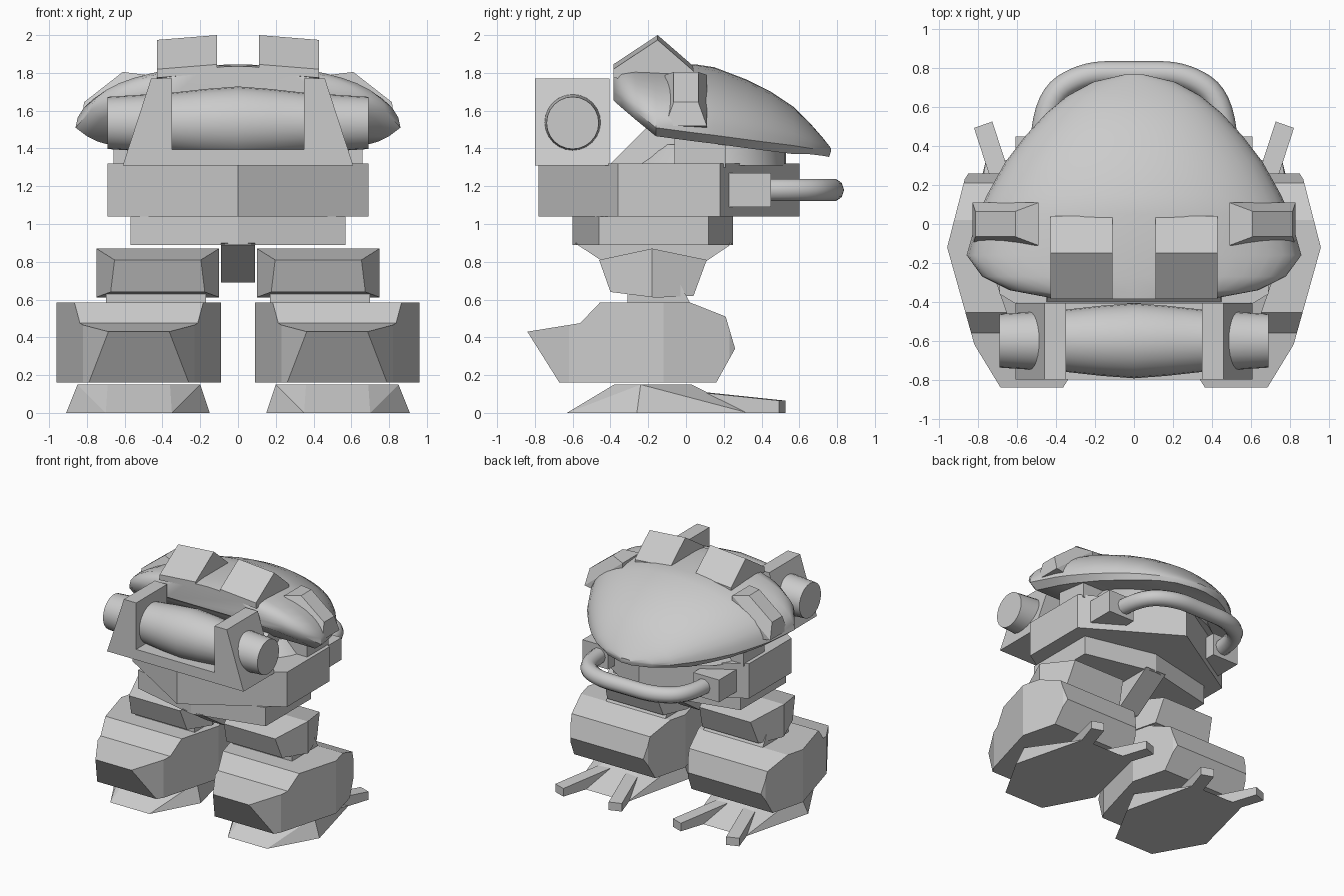
import bpy, bmesh, math
from mathutils import Vector

if "Cube" in bpy.data.objects:
    bpy.data.objects.remove(bpy.data.objects["Cube"])

grey = bpy.data.materials.new("plain grey")
grey.diffuse_color = (0.6, 0.6, 0.6, 1)
grey.use_nodes = True
grey.node_tree.nodes["Principled BSDF"].inputs["Base Color"].default_value = grey.diffuse_color


def finish(bm, name, smooth=None):
    bmesh.ops.recalc_face_normals(bm, faces=bm.faces)
    me = bpy.data.meshes.new(name)
    bm.to_mesh(me)
    bm.free()
    ob = bpy.data.objects.new(name, me)
    bpy.context.collection.objects.link(ob)
    me.materials.append(grey)
    if smooth:
        select(ob)
        bpy.ops.object.shade_smooth_by_angle(angle=math.radians(smooth))
    return ob


def select(ob):
    bpy.ops.object.select_all(action='DESELECT')
    ob.select_set(True)
    bpy.context.view_layer.objects.active = ob


def prism(name, poly, axis, lo, hi):
    """Extrude a 2D outline along an axis."""
    bm = bmesh.new()

    def place(p, d):
        return {'x': (d, p[0], p[1]), 'y': (p[0], d, p[1]), 'z': (p[0], p[1], d)}[axis]
    a = [bm.verts.new(place(p, lo)) for p in poly]
    b = [bm.verts.new(place(p, hi)) for p in poly]
    bm.faces.new(a)
    bm.faces.new(b)
    n = len(poly)
    for i in range(n):
        bm.faces.new((a[i], a[(i + 1) % n], b[(i + 1) % n], b[i]))
    return finish(bm, name)


def hull(name, pts):
    bm = bmesh.new()
    for p in pts:
        bm.verts.new(p)
    bmesh.ops.convex_hull(bm, input=bm.verts)
    bmesh.ops.dissolve_limit(bm, angle_limit=0.02, verts=bm.verts, edges=bm.edges)
    return finish(bm, name)


def box(name, x0, x1, y0, y1, z0, z1):
    return prism(name, [(x0, y0), (x1, y0), (x1, y1), (x0, y1)], 'z', z0, z1)


def armour(name, profile, plan, cx):
    """Side profile extruded sideways, trimmed by a plan of (y, half width)."""
    ob = prism(name, profile, 'x', cx - 0.6, cx + 0.6)
    outline = [(cx + w, y) for y, w in plan] + [(cx - w, y) for y, w in reversed(plan)]
    cutter = prism("cutter", outline, 'z', -0.5, 1.5)
    mod = ob.modifiers.new("trim", 'BOOLEAN')
    mod.operation, mod.solver, mod.object = 'INTERSECT', 'EXACT', cutter
    select(ob)
    bpy.ops.object.modifier_apply(modifier="trim")
    bpy.data.objects.remove(cutter)
    return ob


for s, side in ((-1, "left"), (1, "right")):
    # foot: tapered sole with two splayed toes
    base = [(.35, -.63), (.70, -.63), (.91, -.26), (.76, .33), (.29, .33), (.15, -.26)]
    top = [(.36, -.38), (.69, -.38), (.85, -.24), (.66, .03), (.39, .03), (.20, -.24)]
    hull(side + "_foot", [(s * x, y, 0) for x, y in base] + [(s * x, y, .15) for x, y in top])
    for d in (-1, 1):
        toe = []
        for off, y, z in ((.11, .08, .11), (.25, .51, .065)):
            for w in (-.047, .047):
                for h in (0, z):
                    toe.append((s * (.525 + d * (off + w)), y - w * .35, h))
        hull(side + "_toe", toe)
    # shin, knee and thigh
    armour(side + "_shin",
           [(-.84, .43), (-.56, .475), (-.455, .585), (.02, .585),
            (.21, .51), (.26, .34), (.16, .16), (-.67, .16)],
           [(-.85, .155), (-.62, .295), (-.12, .435), (.23, .345), (.3, .3)], s * .525)
    hull(side + "_knee", [(s * x, y, z) for x in (.17, .70) for y, z in
                          ((-.31, .5), (-.31, .68), (-.03, .68), (.02, .585), (.02, .5))])
    armour(side + "_thigh",
           [(-.46, .81), (-.18, .87), (.11, .81), (.04, .62), (-.16, .61), (-.40, .64)],
           [(-.47, .225), (-.18, .325), (.12, .225)], s * .425)
    # pipe bracket on the belt
    box(side + "_pipe_bracket", s * .38, s * .61, .22, .45, 1.09, 1.27)
    # neck side block
    box(side + "_neck_block", s * .4, s * .66, -.06, .21, 1.3, 1.5)
    # wedge on top of the canopy, rolled slightly outward
    hull(side + "_roof_wedge", [(s * x, y, z - (x - .11) * .08) for x in (.11, .43)
                                for y, z in ((-.385, 1.845), (-.385, 1.80), (-.15, 2.0),
                                             (.04, 1.835), (.04, 1.74))])
    # tapered box on the canopy flank
    hull(side + "_flank_box",
         [(s * x, y, z) for x, z in ((.49, 1.79), (.49, 1.70), (.83, 1.52), (.70, 1.5))
          for y in (-.11, .11)]
         + [(s * x, y, z) for x, z in ((.61, 1.805), (.815, 1.645)) for y in (-.065, .065)])

# hip joint, pelvis and belt
prism("hip_joint", [(-.59, .9), (.25, .9), (-.06, .69), (-.27, .69)], 'x', -.09, .09)
prism("pelvis", [(0, -.6), (.57, -.46), (.57, .12), (0, .25), (-.57, .12), (-.57, -.46)],
      'z', .89, 1.04)
prism("belt", [(0, -.78), (.69, -.36), (.69, .18), (0, .6), (-.69, .18), (-.69, -.36)],
      'z', 1.04, 1.32)

# neck between belt and canopy
bm = bmesh.new()
bmesh.ops.create_cone(bm, cap_ends=True, segments=32, radius1=1, radius2=1, depth=1)
for v in bm.verts:
    low = v.co.z < 0
    v.co = Vector((v.co.x * (.6 if low else .5), v.co.y * .47 + .06, 1.31 if low else 1.42))
    if not low and v.co.y < 0:
        v.co.y *= .6
finish(bm, "neck", 35)
hull("neck_core", [(x, y, 1.31) for x in (-.45, .45) for y in (-.41, .3)]
     + [(x, y, 1.54) for x in (-.42, .42) for y in (-.18, .3)])

# cradle holding the barrel
prism("barrel_cradle", [(-.61, 1.31), (.61, 1.31), (.46, 1.77), (.35, 1.77), (.35, 1.395),
                        (-.35, 1.395), (-.35, 1.77), (-.46, 1.77)], 'y', -.80, -.405)


def loft(name, rings, smooth):
    """Skin closed rings of equal length and cap both ends."""
    bm = bmesh.new()
    rows = [[bm.verts.new(p) for p in ring] for ring in rings]
    n = len(rows[0])
    for a, b in zip(rows, rows[1:]):
        for i in range(n):
            bm.faces.new((a[i], a[(i + 1) % n], b[(i + 1) % n], b[i]))
    bm.faces.new(rows[0])
    bm.faces.new(rows[-1])
    return finish(bm, name, smooth)


# bulging barrel
loft("barrel", [[(x, -.6 + r * math.cos(k * math.tau / 24), 1.535 + r * math.sin(k * math.tau / 24))
                 for k in range(24)]
                for x, r in ((-.69, .138), (-.35, .16), (-.17, .18), (0, .193),
                             (.17, .18), (.35, .16), (.69, .138))], 30)

# canopy: elliptical sections (y, half width, rim height, crown height) over an inset lower rim
stations = [(-.385, .40, 1.70, 1.835), (-.34, .64, 1.66, 1.84), (-.27, .78, 1.60, 1.845),
            (-.16, .86, 1.51, 1.845), (.05, .80, 1.482, 1.845), (.15, .755, 1.47, 1.83),
            (.32, .66, 1.447, 1.765), (.45, .56, 1.43, 1.70), (.57, .45, 1.415, 1.62),
            (.66, .34, 1.40, 1.53), (.73, .21, 1.392, 1.45), (.768, .05, 1.385, 1.40)]
rings = []
for y, w, zr, zt in stations:
    arc = [(w * math.cos(k * math.pi / 20), y, zr + (zt - zr) * math.sin(k * math.pi / 20))
           for k in range(21)]
    drop = .045 if y < .6 else .03
    rings.append(arc + [(-w * .93, y - .01 * (y > .6), zr - drop),
                        (w * .93, y - .01 * (y > .6), zr - drop)])
loft("canopy", rings, 35)

# curved pipe around the +y side
cu = bpy.data.curves.new("guard_pipe", 'CURVE')
cu.dimensions = '3D'
cu.bevel_depth = .062
cu.bevel_resolution = 3
sp = cu.splines.new('NURBS')
path = [(-.47, .42), (-.46, .64), (-.26, .775), (0, .775), (.26, .775), (.46, .64), (.47, .42)]
sp.points.add(len(path) - 1)
for p, (x, y) in zip(sp.points, path):
    p.co = (x, y, 1.18, 1)
sp.order_u = 3
sp.use_endpoint_u = True
sp.resolution_u = 6
pipe = bpy.data.objects.new("guard_pipe", cu)
bpy.context.collection.objects.link(pipe)
cu.materials.append(grey)
select(pipe)
bpy.ops.object.convert(target='MESH')
bpy.ops.object.shade_smooth_by_angle(angle=math.radians(40))
